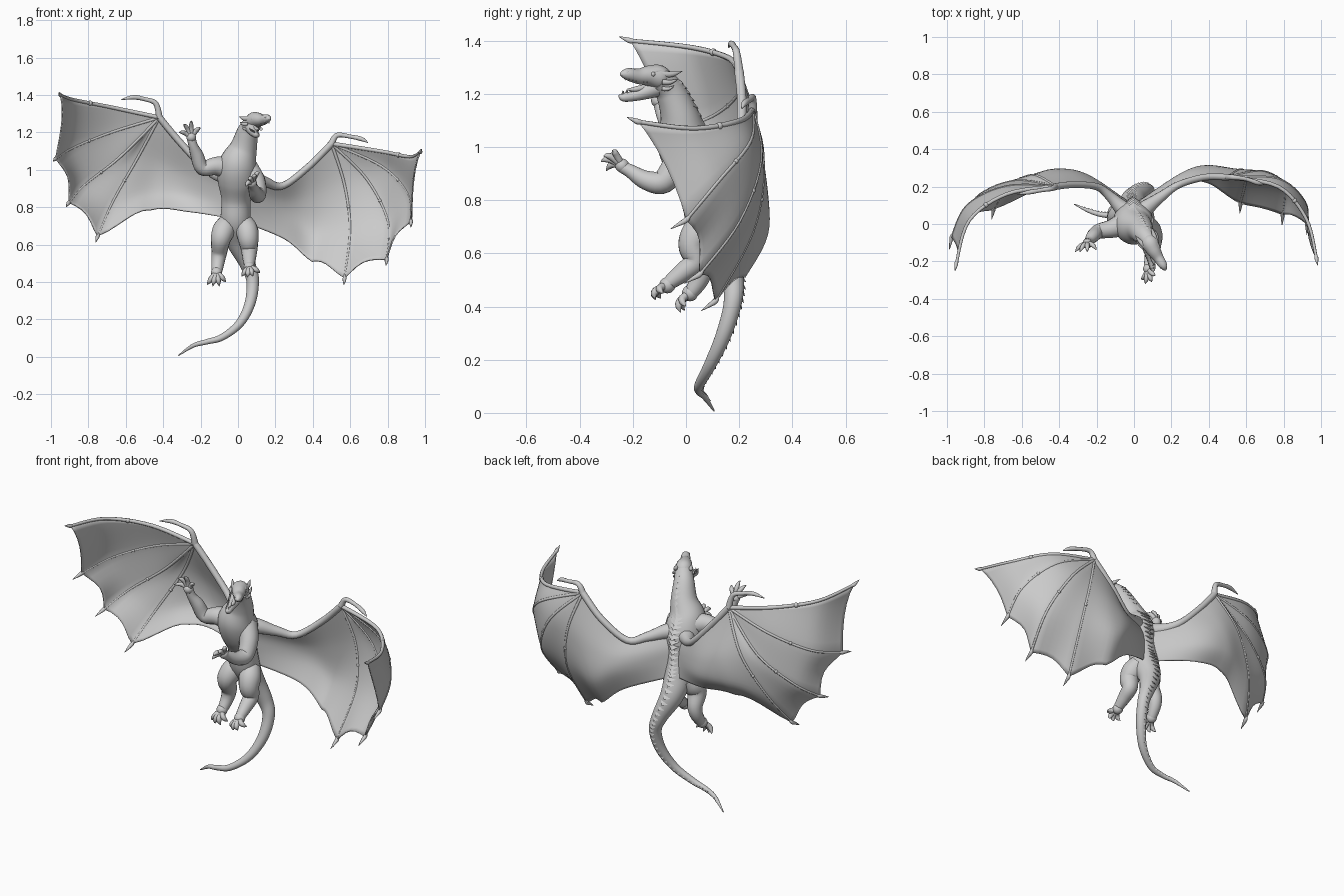
import bpy, bmesh, math
from mathutils import Vector

cube = bpy.data.objects.get("Cube")
if cube:
    bpy.data.objects.remove(cube)

GREY = bpy.data.materials.new("stone_grey")
GREY.use_nodes = True
GREY.diffuse_color = (0.6, 0.6, 0.6, 1)
GREY.node_tree.nodes["Principled BSDF"].inputs["Base Color"].default_value = (0.6, 0.6, 0.6, 1)


def finish(name, bm, angle=60):
    bmesh.ops.recalc_face_normals(bm, faces=bm.faces)
    mesh = bpy.data.meshes.new(name)
    bm.to_mesh(mesh)
    bm.free()
    mesh.materials.append(GREY)
    obj = bpy.data.objects.new(name, mesh)
    bpy.context.collection.objects.link(obj)
    bpy.ops.object.select_all(action='DESELECT')
    obj.select_set(True)
    bpy.context.view_layer.objects.active = obj
    bpy.ops.object.shade_smooth_by_angle(angle=math.radians(angle))
    return obj


def spline(points, steps):
    """Smooth curve through points of any dimension."""
    p = [Vector(q) for q in points]
    out = []
    for i in range(len(p) - 1):
        a, b, c, d = p[max(i - 1, 0)], p[i], p[i + 1], p[min(i + 2, len(p) - 1)]
        for k in range(steps):
            t = k / steps
            out.append(b + (c - a) * (t / 2) + (a * 2 - b * 5 + c * 4 - d) * (t * t / 2)
                       + (b * 3 - a - c * 3 + d) * (t ** 3 / 2))
    return out + [p[-1]]


def tube(bm, points, steps=5, sides=14):
    """Tapered limb through (x, y, z, radius) points."""
    path = spline(points, steps)
    pos = [q.to_3d() for q in path]
    normal, rings = Vector((0.3, 1, 0.2)), []
    for i, q in enumerate(path):
        tan = (pos[min(i + 1, len(pos) - 1)] - pos[max(i - 1, 0)]).normalized()
        normal = (normal - tan * normal.dot(tan)).normalized()
        side = tan.cross(normal)
        rings.append([bm.verts.new(pos[i] + max(q[3], 0.001) * (
            normal * math.cos(math.tau * k / sides) + side * math.sin(math.tau * k / sides)))
            for k in range(sides)])
    for a, b in zip(rings, rings[1:]):
        for k in range(sides):
            bm.faces.new((a[k - 1], a[k], b[k], b[k - 1]))
    bm.faces.new(rings[0])
    bm.faces.new(rings[-1])


def spike(bm, base, tip, along, across):
    """Small four-sided pyramid."""
    ring = [bm.verts.new(base + v) for v in (along, across, -along, -across)]
    top = bm.verts.new(tip)
    for k in range(4):
        bm.faces.new((ring[k - 1], ring[k], top))
    bm.faces.new(ring)


def ball(bm, centre, radius):
    made = bmesh.ops.create_uvsphere(bm, u_segments=14, v_segments=10, radius=radius)
    bmesh.ops.translate(bm, verts=made["verts"], vec=centre)


def part(name, path, **kw):
    bm = bmesh.new()
    tube(bm, path, **kw)
    finish(name, bm)


def digits(name, palm, tips, lift, r=0.014):
    """Clawed fingers or toes spreading from a palm."""
    bm = bmesh.new()
    palm, lift = Vector(palm), Vector(lift)
    ball(bm, palm, r * 1.9)
    for tip in tips:
        tip = Vector(tip)
        knuckle = palm.lerp(tip, 0.45) + lift
        end = palm.lerp(tip, 0.75) + lift * 0.8
        tube(bm, [(*palm, r), (*knuckle, r * 0.95), (*end, r * 0.75), (*tip, 0.001)], 4, 8)
    finish(name, bm)


# neck, torso and tail
SPINE = [(.085, -.1, 1.255, .045), (.055, -.06, 1.21, .056), (.03, -.025, 1.12, .073),
         (0, -.01, 1.03, .102), (-.005, .025, .94, .104), (-.01, .055, .84, .079),
         (-.012, .08, .73, .08), (0, .135, .62, .063), (.05, .175, .5, .043),
         (.078, .175, .41, .034), (.065, .14, .29, .029), (.01, .09, .18, .023),
         (-.085, .05, .105, .018), (-.17, .05, .08, .014), (-.24, .07, .06, .011),
         (-.318, .105, .008, .003)]
part("body_and_tail", SPINE, steps=8, sides=24)

# row of low plates down the back
bm = bmesh.new()
path = spline(SPINE, 4)
for a, b in zip(path[3:-3], path[4:]):
    tan = (b - a).to_3d().normalized()
    back = Vector((0, 1, 0))
    back = (back - tan * back.y * tan.y).normalized()
    side, r = tan.cross(back), a[3]
    base = a.to_3d() + back * r * 0.93
    spike(bm, base, base + back * (0.003 + r * 0.17) + tan * (0.008 + r * 0.2),
          tan * (0.005 + r * 0.15), side * (0.003 + r * 0.34))
finish("back_plates", bm, 20)

# head with open mouth, lower jaw swung to one side
part("skull_and_upper_jaw",
     [(.07, -.07, 1.245, .03), (.085, -.1, 1.262, .046), (.105, -.14, 1.268, .039),
      (.13, -.18, 1.266, .029), (.155, -.22, 1.274, .023), (.166, -.24, 1.272, .012),
      (.169, -.245, 1.268, .002)])
part("lower_jaw",
     [(.07, -.09, 1.235, .042), (.08, -.14, 1.212, .031), (.09, -.19, 1.194, .021),
      (.1, -.235, 1.187, .016), (.104, -.252, 1.195, .004)])
part("tongue", [(.08, -.13, 1.23, .012), (.1, -.185, 1.218, .011), (.11, -.22, 1.216, .003)], sides=8)

FORWARD, ACROSS = Vector((.5, -.86, 0)), Vector((.86, .5, 0))
JAW_FORWARD, JAW_ACROSS = Vector((.22, -.975, 0)), Vector((.975, .22, 0))
SKULL = Vector((.09, -.11, 1.274))
horns, eyes, teeth = bmesh.new(), bmesh.new(), bmesh.new()
for s in (-1, 1):
    # swept horns, cheek frills and brows
    for out, drop, reach, r in ((.03, 0, .085, .014), (.04, .03, .06, .011), (.038, .055, .045, .009)):
        a = SKULL + ACROSS * s * out - Vector((0, 0, drop))
        b = a - FORWARD * reach * .5 + ACROSS * s * .012
        c = a - FORWARD * reach + ACROSS * s * .018 + Vector((0, 0, .012))
        tube(horns, [(*a, r), (*b, r * .8), (*c, .001)], 4, 8)
    a = SKULL + ACROSS * s * .03 + Vector((0, 0, .012))
    b = a + FORWARD * .06 - ACROSS * s * .008 - Vector((0, 0, .008))
    tube(horns, [(*a, .009), (*a.lerp(b, .5), .01), (*b, .003)], 4, 8)
    ball(eyes, SKULL + FORWARD * .035 + ACROSS * s * .032, .009)
    ball(eyes, SKULL + FORWARD * .137 + ACROSS * s * .013 + Vector((0, 0, .008)), .007)
    # teeth along both jaws
    for k in range(6):
        f = .055 + k * .015
        up = Vector((.09, -.11, 1.25 + f * .11)) + FORWARD * f + ACROSS * s * (.024 - k * .002)
        low = Vector((.067, -.11, 1.221 - f * .19)) + JAW_FORWARD * f + JAW_ACROSS * s * (.018 - k * .002)
        spike(teeth, up, up - Vector((0, 0, .016)), FORWARD * .005, ACROSS * .004)
        spike(teeth, low, low + Vector((0, 0, .018)), JAW_FORWARD * .005, JAW_ACROSS * .004)
finish("horns_and_brows", horns)
finish("eyes_and_nostrils", eyes)
finish("teeth", teeth, 20)

# arms
part("right_arm", [(-.05, .0, 1.01, .068), (-.12, -.025, 1.02, .05), (-.19, -.04, 1.01, .04),
                   (-.22, -.065, 1.08, .035), (-.24, -.09, 1.13, .025), (-.25, -.1, 1.17, .024)])
digits("right_hand", (-.25, -.105, 1.175),
       [(-.315, -.15, 1.2), (-.29, -.15, 1.245), (-.25, -.15, 1.262), (-.2, -.14, 1.225)], (0, .012, .008))
part("left_arm", [(.05, .0, 1.0, .065), (.095, -.035, .94, .052), (.105, -.085, .87, .046),
                  (.095, -.15, .875, .037), (.08, -.21, .91, .026), (.075, -.24, .925, .023)])
digits("left_hand", (.075, -.24, .93),
       [(.04, -.3, .91), (.06, -.32, .945), (.095, -.31, .965), (.115, -.275, .985)], (0, -.005, .014))

# legs
part("left_leg", [(.03, .08, .72, .05), (.047, .045, .68, .06), (.055, .025, .63, .055), (.06, .035, .57, .044),
                  (.06, -.01, .53, .037), (.06, -.055, .495, .029), (.06, -.07, .48, .025)])
digits("left_foot", (.06, -.07, .48),
       [(.02, -.095, .43), (.05, -.115, .425), (.08, -.115, .43), (.118, -.085, .45)], (0, -.02, .004), .016)
part("right_leg", [(-.055, .08, .72, .05), (-.075, .05, .68, .06), (-.092, .03, .63, .054), (-.1, .06, .56, .042),
                   (-.107, .055, .51, .036), (-.113, .025, .46, .029), (-.115, .015, .45, .025)])
digits("right_foot", (-.115, .015, .45),
       [(-.165, -.005, .385), (-.135, -.02, .378), (-.1, -.02, .378), (-.065, 0, .4)], (0, -.02, .004), .016)


def wing(side, wrist, columns, elbow, thumb):
    """Membrane lofted over four fingers and the arm, each a four-point column."""
    cols = [[wrist] + c for c in columns[:4]] + columns[4:]
    ribs = [spline(c, 6) for c in cols]
    rows, steps, wrist_v = len(ribs[0]), 6, Vector(wrist)
    bm, grid = bmesh.new(), []
    for j in range(rows):
        v = j / (rows - 1)
        line = spline([r[j] for r in ribs], steps)
        for k, p in enumerate(line[:4 * steps]):
            start = wrist_v if k < 3 * steps else ribs[4][0]
            depth = .045 if k < steps else .08
            line[k] = p.lerp(start, depth * v * v * math.sin(math.pi * (k % steps) / steps))
        grid.append([bm.verts.new(p) for p in line])
    for a, b in zip(grid, grid[1:]):
        for k in range(len(a) - 1):
            bm.faces.new((a[k], a[k + 1], b[k + 1], b[k]))
    bmesh.ops.remove_doubles(bm, verts=bm.verts, dist=1e-4)
    obj = finish(side + "_wing_membrane", bm)
    obj.modifiers.new("thickness", 'SOLIDIFY').thickness = .007
    obj.modifiers["thickness"].offset = 0

    # finger bones with claws
    bm = bmesh.new()
    for i, r in enumerate(ribs[:4]):
        size = .012 if i == 0 else .009
        tube(bm, [(*p, size * (1 - .35 * k / rows)) for k, p in enumerate(r)], 1, 8)
        ball(bm, r[9], size * 1.15)
        tip, run = r[-1], (r[-1] - r[-3]).normalized()
        hook = tip + run * .035 + Vector((0, -.008, .012) if i == 0 else (0, -.035, -.006))
        tube(bm, [(*(tip - run * .02), .006), (*tip, .011), (*(tip.lerp(hook, .5)), .007), (*hook, .001)], 3, 8)
    finish(side + "_wing_fingers", bm)

    # arm bone and thumb
    sx = math.copysign(1, wrist[0])
    part(side + "_wing_arm", [(sx * .02, .05, .97, .055), (sx * .07, .09, .965, .042), (*elbow, .027),
                              (*columns[5][0], .019), (*columns[4][0], .018), (*wrist, .018)])
    radii = (.018, .014, .011, .012, .002)
    part(side + "_wing_thumb", [(*p, r) for p, r in zip([wrist] + thumb, radii)], sides=10)


wing("left", (.5, .25, 1.14), [
    [(.77, .2, 1.098), (.92, .03, 1.07), (.975, -.18, 1.095)],
    [(.77, .24, 1.02), (.912, .12, .87), (.925, 0, .725)],
    [(.69, .28, .95), (.805, .2, .72), (.795, .05, .52)],
    [(.57, .29, .92), (.6, .25, .68), (.57, .11, .42)],
    [(.38, .25, 1.02), (.4, .3, .85), (.41, .305, .67), (.395, .22, .51)],
    [(.24, .21, .915), (.25, .26, .83), (.26, .27, .74), (.25, .22, .63)],
    [(.03, .08, .975), (.01, .1, .9), (.01, .11, .82), (.01, .12, .725)]],
    (.15, .15, .935),
    [(.53, .25, 1.185), (.6, .24, 1.178), (.66, .22, 1.165), (.695, .21, 1.145)])
wing("right", (-.42, .2, 1.28), [
    [(-.68, .16, 1.335), (-.88, .02, 1.375), (-.95, -.21, 1.4)],
    [(-.68, .2, 1.2), (-.89, .1, 1.115), (-.975, -.07, 1.06)],
    [(-.63, .23, 1.07), (-.82, .16, .92), (-.905, .04, .825)],
    [(-.54, .26, 1.06), (-.67, .2, .83), (-.75, .08, .645)],
    [(-.325, .21, 1.165), (-.4, .285, 1.02), (-.46, .28, .88), (-.47, .21, .785)],
    [(-.2, .2, 1.03), (-.24, .25, .95), (-.26, .265, .86), (-.255, .22, .775)],
    [(-.03, .08, .965), (-.02, .1, .9), (-.02, .11, .82), (-.02, .12, .735)]],
    (-.13, .15, .98),
    [(-.44, .19, 1.355), (-.5, .18, 1.378), (-.56, .17, 1.388), (-.625, .16, 1.375)])
